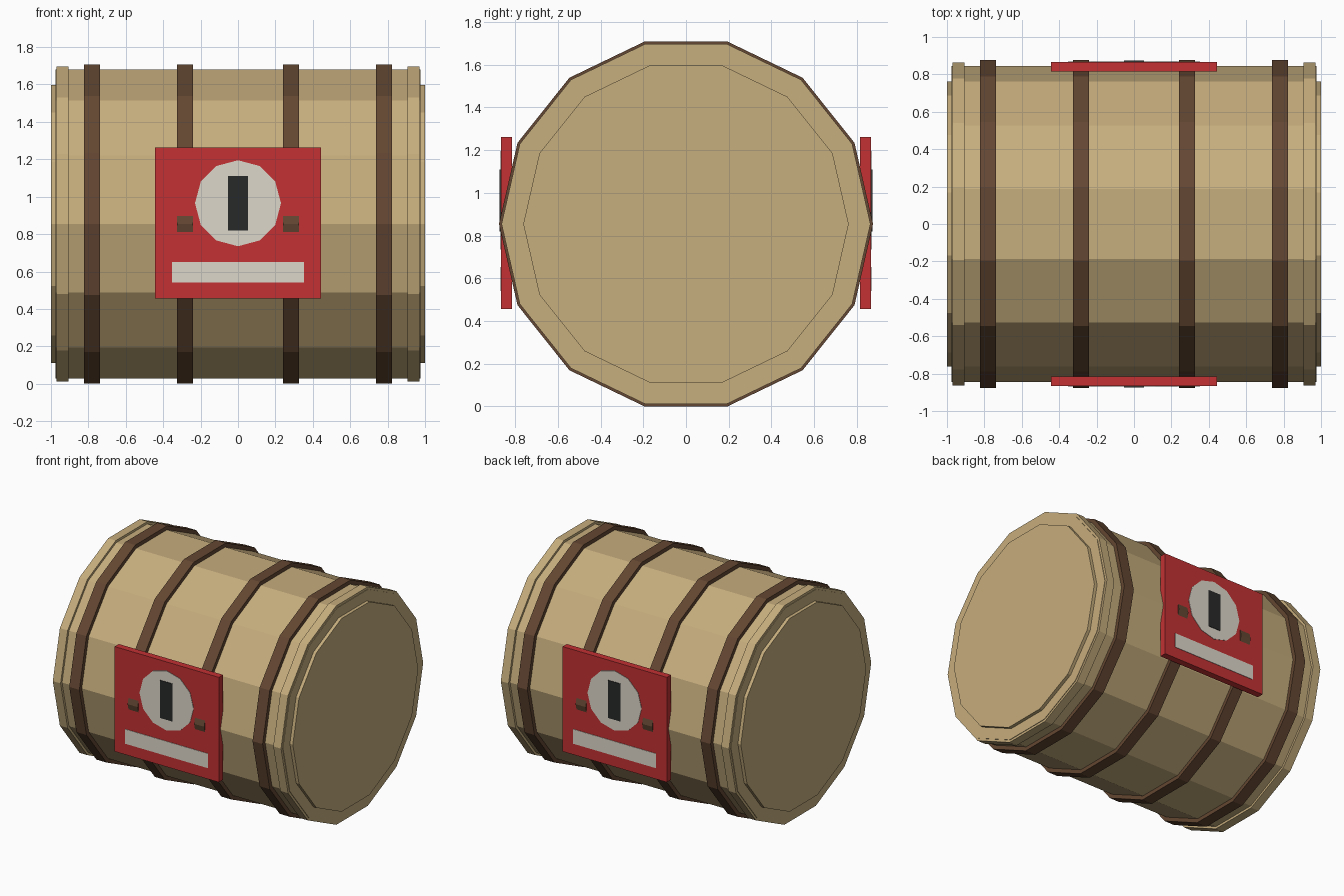
import bpy, bmesh
from math import sin, cos, pi
from mathutils import Vector

cube = bpy.data.objects.get("Cube")
if cube:
    bpy.data.objects.remove(cube, do_unlink=True)

SIDES = 14
HOOP_R = 0.876
AXIS_Z = HOOP_R * cos(pi / SIDES)


def material(name, *rgb):
    linear = [((c / 255 + 0.055) / 1.055) ** 2.4 for c in rgb] + [1]
    mat = bpy.data.materials.new(name)
    mat.use_nodes = True
    mat.diffuse_color = linear
    mat.node_tree.nodes["Principled BSDF"].inputs["Base Color"].default_value = linear
    return mat


wood = material("tan wood", 198, 173, 125)
brown = material("brown hoop", 100, 71, 50)
red = material("red label", 194, 49, 51)
white = material("off white", 222, 215, 202)
black = material("near black", 39, 41, 40)


def prism(name, points, offset, mat):
    """Extrude a flat outline along the offset vector."""
    bm = bmesh.new()
    face = bm.faces.new([bm.verts.new(p) for p in points])
    top = bmesh.ops.extrude_face_region(bm, geom=[face], use_keep_orig=True)
    moved = [v for v in top["geom"] if isinstance(v, bmesh.types.BMVert)]
    bmesh.ops.translate(bm, verts=moved, vec=Vector(offset))
    bmesh.ops.recalc_face_normals(bm, faces=bm.faces[:])
    mesh = bpy.data.meshes.new(name)
    bm.to_mesh(mesh)
    bm.free()
    mesh.materials.append(mat)
    obj = bpy.data.objects.new(name, mesh)
    bpy.context.collection.objects.link(obj)
    return obj


def drum(name, radius, centre, width, mat):
    """Polygonal drum lying along x."""
    ring = [(centre - width / 2, radius * cos(2 * pi * i / SIDES),
             AXIS_Z + radius * sin(2 * pi * i / SIDES)) for i in range(SIDES)]
    return prism(name, ring, (width, 0, 0), mat)


def box(name, half_x, z0, z1, y0, y1, side, mat):
    """Upright panel spanning y0 to y1 on the front (-1) or back (+1)."""
    outline = [(-half_x, side * y0, z0), (half_x, side * y0, z0),
               (half_x, side * y0, z1), (-half_x, side * y0, z1)]
    return prism(name, outline, (0, side * (y1 - y0), 0), mat)


# Barrel body with end rims and lids
drum("barrel_body", 0.846, 0, 1.95, wood)
for tag, s in (("left", 1), ("right", -1)):
    drum(f"{tag}_rim", 0.864, s * 0.938, 0.066, wood)
    drum(f"{tag}_lid", 0.762, s * 0.975, 0.05, wood)
    drum(f"{tag}_outer_hoop", HOOP_R, s * 0.78, 0.086, brown)
    drum(f"{tag}_inner_hoop", HOOP_R, s * 0.283, 0.086, brown)

# Labels on both sides: red board, round badge, slot mark and lower strip
for tag, s in (("front", -1), ("back", 1)):
    box(f"{tag}_label", 0.443, 0.455, 1.262, 0.815, 0.866, s, red)
    disc = [(0.23 * sin(pi * i / 6), s * 0.864, 0.965 + 0.23 * cos(pi * i / 6))
            for i in range(12)]
    prism(f"{tag}_badge", disc, (0, s * 0.005, 0), white)
    box(f"{tag}_badge_mark", 0.053, 0.82, 1.11, 0.866, 0.873, s, black)
    box(f"{tag}_label_strip", 0.353, 0.54, 0.652, 0.864, 0.869, s, white)
